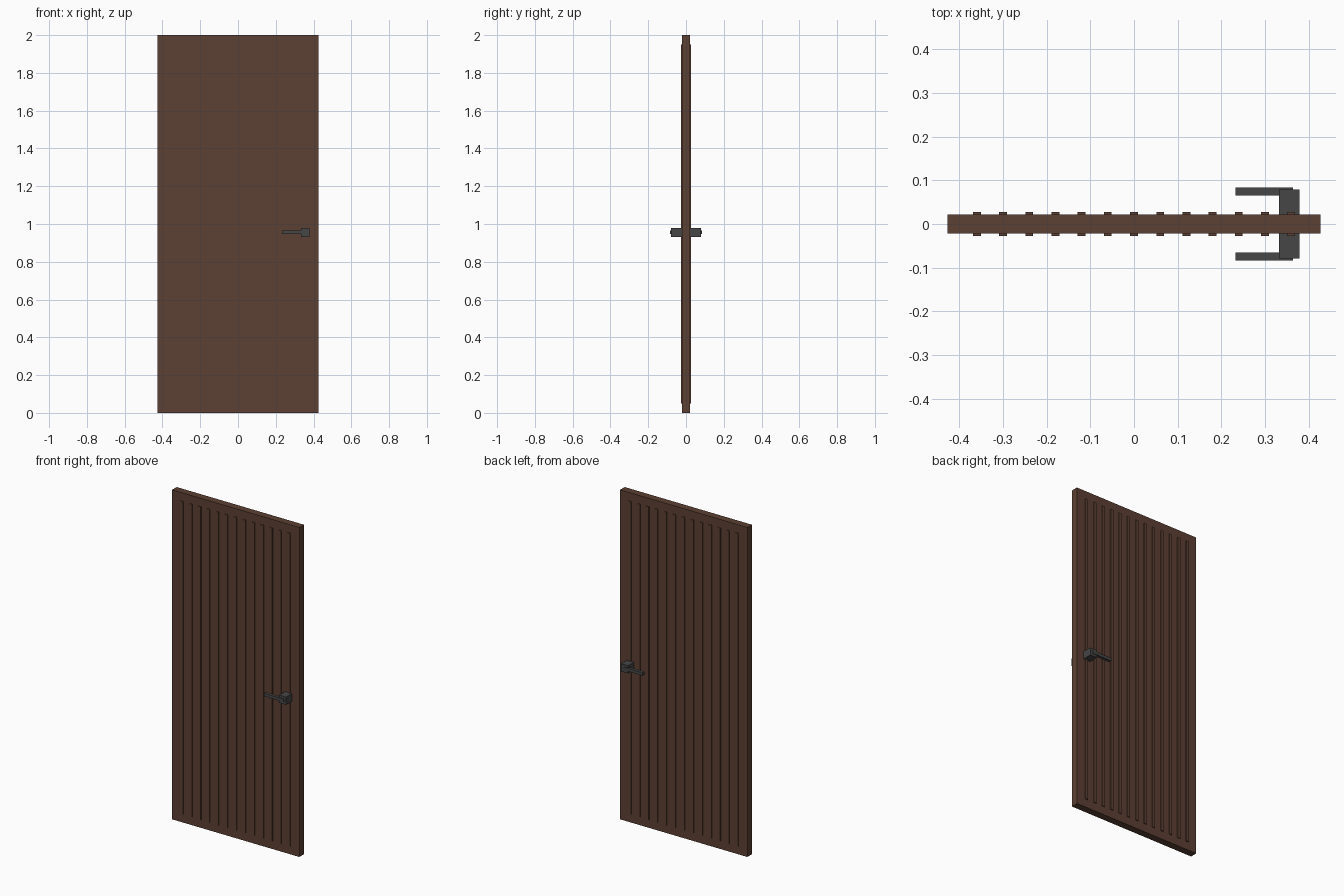
import bpy

if "Cube" in bpy.data.objects:
    bpy.data.objects.remove(bpy.data.objects["Cube"])


def material(name, color):
    m = bpy.data.materials.new(name)
    m.diffuse_color = (*color, 1)
    m.use_nodes = True
    m.node_tree.nodes["Principled BSDF"].inputs["Base Color"].default_value = m.diffuse_color
    return m


def box(name, center, size, mat):
    bpy.ops.mesh.primitive_cube_add(size=1, location=center)
    ob = bpy.context.object
    ob.name = name
    ob.scale = size
    bpy.ops.object.transform_apply(location=False, rotation=False, scale=True)
    ob.data.materials.append(mat)
    return ob


wood = material("dark brown wood", (0.107, 0.051, 0.033))
metal = material("dark grey metal", (0.061, 0.061, 0.061))

# Door leaf
box("door_leaf", (0, 0, 1), (0.854, 0.044, 2), wood)

# Thin raised battens and door handle levers on both faces
for side, face in ((-1, "front"), (1, "back")):
    for i in range(13):
        box(f"{face}_batten_{i + 1}", (-0.36 + 0.06 * i, side * 0.022, 1),
            (0.018, 0.011, 1.9), wood)
    box(f"{face}_lever", (0.298, side * 0.0745, 0.956),
        (0.132, 0.018, 0.018), metal)

# Square handle block passing through the leaf
box("handle_block", (0.356, 0, 0.956), (0.047, 0.159, 0.047), metal)
